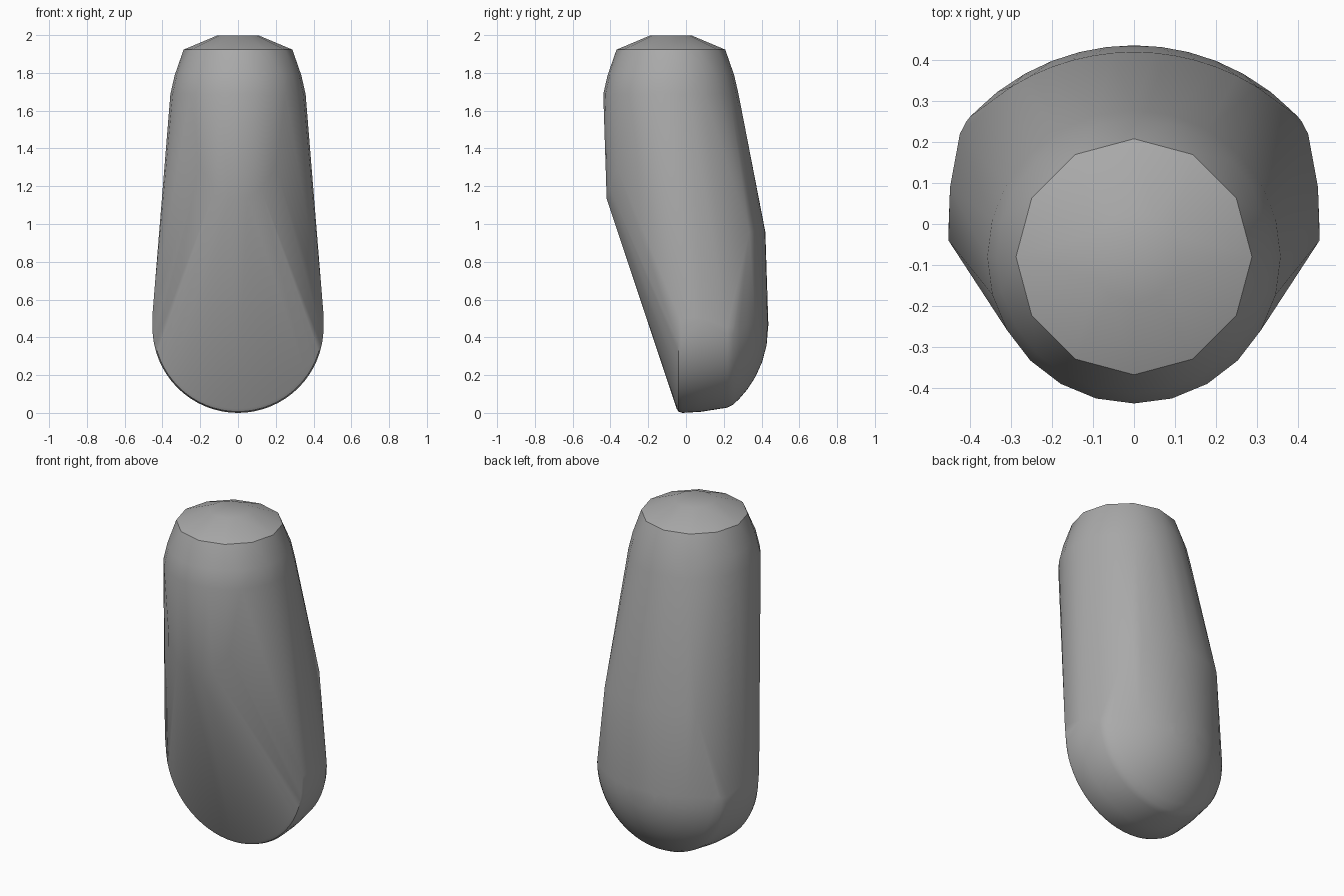
import bpy, bmesh
from math import sin, cos, pi, sqrt, radians

if "Cube" in bpy.data.objects:
    bpy.data.objects.remove(bpy.data.objects["Cube"], do_unlink=True)

grey = bpy.data.materials.new("plain grey")
grey.use_nodes = True
color = (0.4, 0.4, 0.4, 1)
grey.diffuse_color = color
grey.node_tree.nodes["Principled BSDF"].inputs["Base Color"].default_value = color

AXIS_Y, BASE_Z = -0.08, 0.455
points = []


def level_ring(r, z, n=12):
    """Horizontal ring around the upper column."""
    for i in range(n):
        a = 2 * pi * i / n
        points.append((r * sin(a), AXIS_Y + r * cos(a), z))


def foot_arc(r, y, n=32):
    """Upright half ring around the rounded foot."""
    for i in range(n + 1):
        a = pi * i / n
        points.append((r * cos(a), y, BASE_Z - r * sin(a)))


def back_arc(half_width, y_edge, y_mid, z, n=12):
    """Shallow horizontal arc across the back."""
    sag = y_mid - y_edge
    r = (half_width ** 2 + sag ** 2) / (2 * sag)
    for i in range(n + 1):
        x = half_width * (2 * i / n - 1)
        points.append((x, y_mid - r + sqrt(r * r - x * x), z))


# Rounded column top
level_ring(0.11, 2.0)
level_ring(0.288, 1.925)
level_ring(0.335, 1.79, 24)
level_ring(0.358, 1.69, 24)

# Rounded lower end of the front column
for side in (-1, 1):
    for x, y, z in ((0.05, -0.42, 1.135), (0.12, -0.405, 1.19), (0.2, -0.365, 1.3)):
        points.append((side * x, y, z))

# Foot: front rim, straight side band, then a domed back
for r, y in ((0.43, -0.05), (0.446, -0.04), (0.453, -0.02), (0.447, 0.08), (0.425, 0.22)):
    foot_arc(r, y)
for k in range(1, 7):
    r = 0.42 * cos(k * pi / 14)
    foot_arc(r, -0.11 + sqrt(0.545 ** 2 - r * r))

# Flat hips above the foot and the gently curved back
for side in (-1, 1):
    points += [(side * 0.453, -0.04, 0.52), (side * 0.449, 0.09, 0.5)]
back_arc(0.4, 0.262, 0.436, 0.47)
back_arc(0.3, 0.335, 0.42, 0.96)

# Wrap one tight skin around all the sections
bm = bmesh.new()
for p in points:
    bm.verts.new(p)
bmesh.ops.remove_doubles(bm, verts=bm.verts, dist=0.002)
bmesh.ops.convex_hull(bm, input=bm.verts)
bmesh.ops.delete(bm, geom=[v for v in bm.verts if not v.link_faces], context="VERTS")
bmesh.ops.dissolve_limit(bm, angle_limit=radians(0.5), verts=bm.verts, edges=bm.edges)
bmesh.ops.recalc_face_normals(bm, faces=bm.faces)
low = min(v.co.z for v in bm.verts)
bmesh.ops.translate(bm, vec=(0, 0, -low), verts=bm.verts)

mesh = bpy.data.meshes.new("rounded_body")
bm.to_mesh(mesh)
bm.free()
mesh.materials.append(grey)
body = bpy.data.objects.new("rounded_body", mesh)
bpy.context.collection.objects.link(body)
bpy.context.view_layer.objects.active = body
body.select_set(True)
bpy.ops.object.shade_smooth_by_angle(angle=radians(30))
